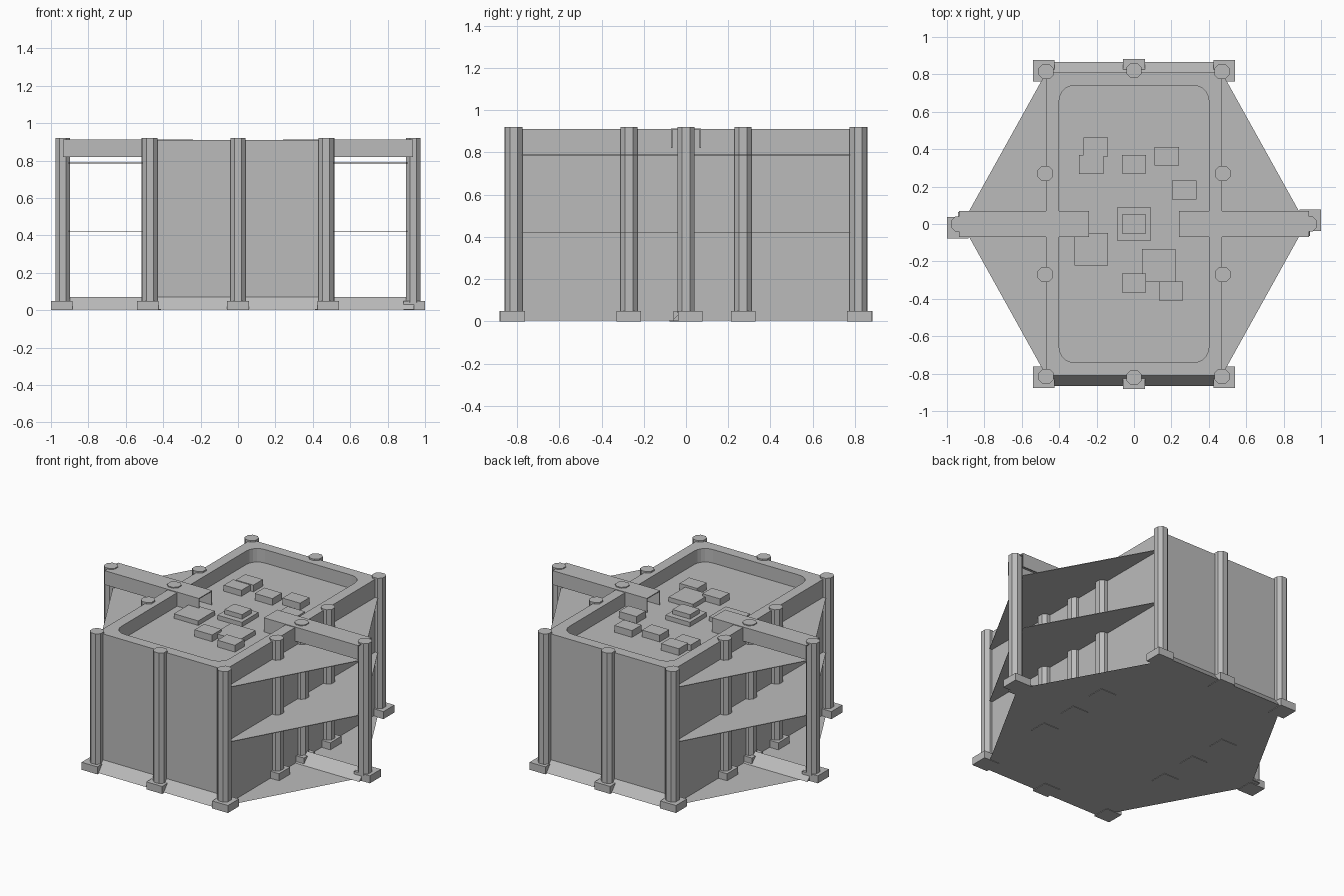
import bpy
import bmesh
from mathutils import Vector

cube = bpy.data.objects.get("Cube")
if cube:
    bpy.data.objects.remove(cube, do_unlink=True)

GREY = (0.5, 0.5, 0.5, 1)
mat = bpy.data.materials.new("concrete_grey")
mat.use_nodes = True
mat.diffuse_color = GREY
mat.node_tree.nodes["Principled BSDF"].inputs["Base Color"].default_value = GREY

WX, WY, TOP, ROOF, APEX = 0.47, 0.81, 0.91, 0.82, 0.92


def finish(name, bm):
    mesh = bpy.data.meshes.new(name)
    bm.to_mesh(mesh)
    bm.free()
    mesh.materials.append(mat)
    obj = bpy.data.objects.new(name, mesh)
    bpy.context.collection.objects.link(obj)
    return obj


def prism(name, outline, shift):
    """Extrude a closed outline of 3D points along shift."""
    bm = bmesh.new()
    face = bm.faces.new([bm.verts.new(p) for p in outline])
    ext = bmesh.ops.extrude_face_region(bm, geom=[face], use_keep_orig=True)
    moved = [v for v in ext["geom"] if isinstance(v, bmesh.types.BMVert)]
    bmesh.ops.translate(bm, verts=moved, vec=Vector(shift))
    bmesh.ops.recalc_face_normals(bm, faces=bm.faces)
    return finish(name, bm)


def box(name, x0, x1, y0, y1, z0, z1):
    x0, x1 = sorted((x0, x1))
    y0, y1 = sorted((y0, y1))
    return prism(name, [(x0, y0, z0), (x1, y0, z0), (x1, y1, z0), (x0, y1, z0)],
                 (0, 0, z1 - z0))


def column(name, x, y, foot_dx=0, foot_dy=0):
    """Chamfered square post on a square foot."""
    h, c = 0.04, 0.018
    ring = [(h, c), (c, h), (-c, h), (-h, c), (-h, -c), (-c, -h), (c, -h), (h, -c)]
    prism(name, [(x + a, y + b, 0.04) for a, b in ring], (0, 0, 0.88))
    fx, fy, r = x + foot_dx, y + foot_dy, 0.058
    box(name + "_foot", fx - r, fx + r, fy - r, fy + r, 0, 0.05)


# Main block with a rounded roof recess
block = box("main_block", -WX, WX, -WY, WY, 0.004, TOP)
cutter = box("recess_cutter", -0.40, 0.40, -0.74, 0.74, ROOF, 1.1)
bm = bmesh.new()
bm.from_mesh(cutter.data)
upright = [e for e in bm.edges if abs(e.verts[0].co.z - e.verts[1].co.z) > 0.1]
bmesh.ops.bevel(bm, geom=upright, offset=0.08, segments=5, profile=0.5, affect="EDGES")
bm.to_mesh(cutter.data)
bm.free()
cutter.hide_render = True
mod = block.modifiers.new("recess", "BOOLEAN")
mod.operation, mod.object, mod.solver = "DIFFERENCE", cutter, "EXACT"
bpy.context.view_layer.objects.active = block
bpy.ops.object.modifier_apply(modifier=mod.name)
bpy.data.objects.remove(cutter, do_unlink=True)

# Ground sheet, facing down
bm = bmesh.new()
hexagon = [(-WX, -WY), (-APEX, 0), (-WX, WY), (WX, WY), (APEX, 0), (WX, -WY)]
bm.faces.new([bm.verts.new((x, y, 0.003)) for x, y in hexagon])
finish("ground_sheet", bm)

for s, side in ((1, "left"), (-1, "right")):
    # Triangular side floors
    for z, level in ((0.42, "middle"), (0.785, "upper")):
        prism(f"{side}_{level}_floor",
              [(s * WX, -WY, z), (s * APEX, 0, z), (s * WX, WY, z)], (0, 0, 0.004))

    # Hollow roof beam: top plate and two cheeks
    x0, x1 = s * 0.24, s * 0.935
    box(f"{side}_beam_top", x0, x1, -0.07, 0.07, 0.908, 0.914)
    for t, end in ((-1, "front"), (1, "back")):
        box(f"{side}_beam_{end}_cheek", x0, x1, t * 0.064, t * 0.07, ROOF, 0.908)

    # Sloped ridge along the ground below the beam
    prism(f"{side}_ground_ridge",
          [(s * WX, -0.065, 0.004), (s * WX, 0, 0.07), (s * WX, 0.065, 0.004)],
          (s * 0.47, 0, 0))

    # Columns
    column(f"{side}_outer_column", s * 0.937, 0, s * 0.005, s * 0.02)
    column(f"{side}_middle_column", s * WX, 0)
    for t, end in ((-1, "front"), (1, "back")):
        column(f"{side}_{end}_corner_column", s * WX, t * 0.815, s * 0.012, t * 0.005)
        column(f"{side}_{end}_inner_column", s * 0.475, t * 0.27)

# End columns and sloped skirts
for t, end in ((-1, "front"), (1, "back")):
    column(f"{end}_centre_column", 0, t * 0.82, 0, t * 0.005)
    prism(f"{end}_skirt",
          [(-WX, t * WY, 0.004), (-WX, t * 0.865, 0.004), (-WX, t * WY, 0.07)],
          (2 * WX, 0, 0))

# Roof units: centre, size and height
UNITS = [
    (0, 0, 0.18, 0.175, 0.03), (0, 0, 0.13, 0.1, 0.06),
    (0, 0.32, 0.13, 0.1, 0.045), (0, -0.315, 0.13, 0.1, 0.045),
    (0.175, 0.362, 0.13, 0.1, 0.045), (0.268, 0.182, 0.13, 0.1, 0.045),
    (0.198, -0.358, 0.13, 0.1, 0.045), (0.133, -0.222, 0.18, 0.175, 0.03),
    (-0.228, -0.135, 0.18, 0.175, 0.03), (-0.205, 0.412, 0.13, 0.1, 0.045),
    (-0.228, 0.318, 0.13, 0.1, 0.04),
]
for i, (x, y, w, d, h) in enumerate(UNITS):
    box(f"roof_unit_{i + 1}", x - w / 2, x + w / 2, y - d / 2, y + d / 2,
        ROOF, ROOF + h)
